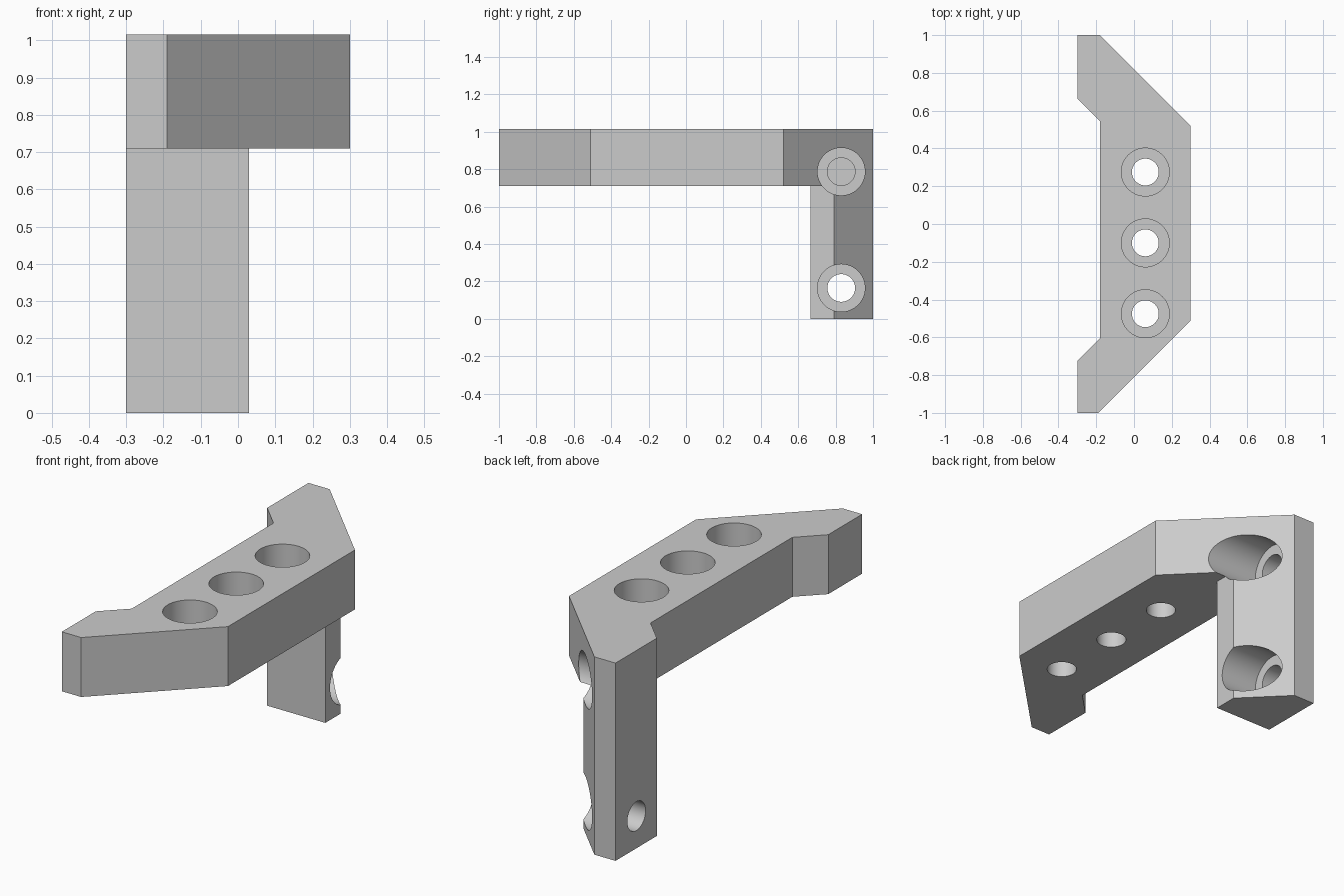
import bpy, bmesh, math
from mathutils import Matrix, Vector

cube = bpy.data.objects.get("Cube")
if cube:
    bpy.data.objects.remove(cube, do_unlink=True)

grey = bpy.data.materials.new("light grey")
grey.use_nodes = True
colour = (0.6, 0.6, 0.6, 1)
grey.diffuse_color = colour
grey.node_tree.nodes["Principled BSDF"].inputs["Base Color"].default_value = colour


def make_object(name, bm):
    bmesh.ops.recalc_face_normals(bm, faces=bm.faces)
    mesh = bpy.data.meshes.new(name)
    bm.to_mesh(mesh)
    bm.free()
    mesh.materials.append(grey)
    ob = bpy.data.objects.new(name, mesh)
    bpy.context.scene.collection.objects.link(ob)
    return ob


def prism(name, outline, z0, z1):
    bm = bmesh.new()
    face = bm.faces.new([bm.verts.new((x, y, z0)) for x, y in outline])
    ext = bmesh.ops.extrude_face_region(bm, geom=[face])
    top = [v for v in ext["geom"] if isinstance(v, bmesh.types.BMVert)]
    bmesh.ops.translate(bm, vec=(0, 0, z1 - z0), verts=top)
    return make_object(name, bm)


def cylinder(name, start, end, radius):
    start, end = Vector(start), Vector(end)
    axis = end - start
    bm = bmesh.new()
    turn = axis.to_track_quat('Z', 'Y').to_matrix().to_4x4()
    bmesh.ops.create_cone(bm, cap_ends=True, segments=64, radius1=radius,
                          radius2=radius, depth=axis.length,
                          matrix=Matrix.Translation((start + end) / 2) @ turn)
    return make_object(name, bm)


def combine(target, tool, operation):
    tool.hide_render = True
    mod = target.modifiers.new(operation, 'BOOLEAN')
    mod.operation = operation
    mod.solver = 'EXACT'
    mod.object = tool
    bpy.ops.object.select_all(action='DESELECT')
    bpy.context.view_layer.objects.active = target
    target.select_set(True)
    bpy.ops.object.modifier_apply(modifier=mod.name)
    bpy.data.objects.remove(tool, do_unlink=True)


TOP, UNDER, WALL = 1.015, 0.71, 0.12
BORE, HOLE = 0.127, 0.071

# Horizontal bar with angled ends
bracket = prism("bracket", [(-0.30, 1), (-0.18, 1), (0.30, 0.52), (0.30, -0.51),
                            (-0.19, -1), (-0.30, -1), (-0.30, -0.725),
                            (-0.18, -0.605), (-0.18, 0.545), (-0.30, 0.665)],
                UNDER, TOP)

# Upright leg at the back end
leg = prism("leg", [(-0.30, 1), (-0.18, 1), (0.03, 0.79), (0.03, 0.665),
                    (-0.30, 0.665)], 0, UNDER + 0.1)
combine(bracket, leg, 'UNION')

# Three counterbored holes down through the bar
for y in (0.275, -0.10, -0.475):
    floor = UNDER + WALL
    combine(bracket, cylinder("bore", (0.06, y, floor), (0.06, y, 1.2), BORE), 'DIFFERENCE')
    combine(bracket, cylinder("hole", (0.06, y, 0.6), (0.06, y, 1.1), HOLE), 'DIFFERENCE')

# Two counterbored holes across the leg, the upper one blind
for z, inner_end in ((0.165, -0.4), (0.787, -0.285)):
    floor = -0.30 + WALL
    combine(bracket, cylinder("bore", (floor, 0.83, z), (0.5, 0.83, z), BORE), 'DIFFERENCE')
    combine(bracket, cylinder("hole", (inner_end, 0.83, z), (0.4, 0.83, z), HOLE + 0.003), 'DIFFERENCE')

bpy.ops.object.select_all(action='DESELECT')
bpy.context.view_layer.objects.active = bracket
bracket.select_set(True)
bpy.ops.object.shade_smooth_by_angle(angle=math.radians(30))
